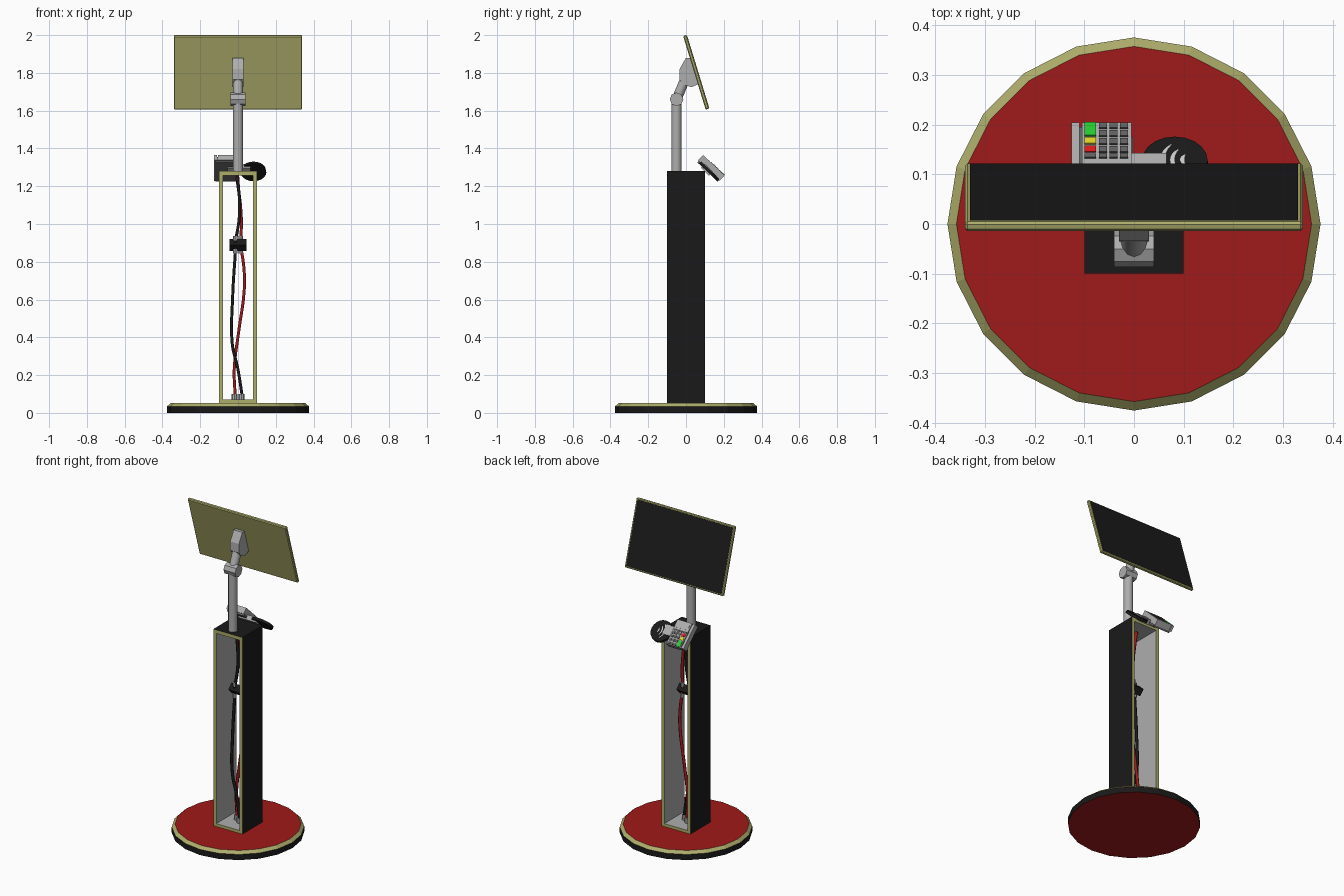
import bpy, bmesh, math
from mathutils import Vector, Matrix

if "Cube" in bpy.data.objects:
    bpy.data.objects.remove(bpy.data.objects["Cube"])


def mat(name, r, g, b):
    m = bpy.data.materials.new(name)
    m.diffuse_color = (r, g, b, 1)
    m.use_nodes = True
    m.node_tree.nodes["Principled BSDF"].inputs["Base Color"].default_value = m.diffuse_color
    return m


BLACK = mat("black", 0.01, 0.01, 0.01)
OLIVE = mat("olive", 0.42, 0.42, 0.15)
RED = mat("red", 0.35, 0.01, 0.01)
GREY = mat("grey", 0.42, 0.42, 0.42)
DARK = mat("dark_grey", 0.12, 0.12, 0.12)
GREEN = mat("green", 0.02, 0.6, 0.03)
YELLOW = mat("yellow", 0.75, 0.65, 0.02)
KEYRED = mat("key_red", 0.75, 0.01, 0.01)
WHITE = mat("white", 0.85, 0.85, 0.85)


def finish(name, bm, mats, matrix=None, smooth=False):
    bmesh.ops.recalc_face_normals(bm, faces=bm.faces)
    me = bpy.data.meshes.new(name)
    bm.to_mesh(me)
    bm.free()
    for m in mats:
        me.materials.append(m)
    ob = bpy.data.objects.new(name, me)
    bpy.context.collection.objects.link(ob)
    if matrix:
        ob.matrix_world = matrix
    if smooth:
        bpy.context.view_layer.objects.active = ob
        ob.select_set(True)
        bpy.ops.object.shade_smooth_by_angle(angle=math.radians(40))
        ob.select_set(False)
    return ob


def box(name, c, s, m, matrix=None, bevel=0):
    bm = bmesh.new()
    bmesh.ops.create_cube(bm, size=1, matrix=Matrix.Translation(c) @ Matrix.Diagonal((*s, 1)))
    if bevel:
        bmesh.ops.bevel(bm, geom=bm.edges[:], offset=bevel, segments=1, affect='EDGES')
    return finish(name, bm, [m], matrix)


def rod(name, a, b, r1, m, r2=None, n=12, smooth=True):
    a, b = Vector(a), Vector(b)
    bm = bmesh.new()
    bmesh.ops.create_cone(bm, cap_ends=True, segments=n, radius1=r1,
                          radius2=r1 if r2 is None else r2, depth=(b - a).length)
    q = (b - a).to_track_quat('Z', 'Y').to_matrix().to_4x4()
    return finish(name, bm, [m], Matrix.Translation((a + b) / 2) @ q, smooth)


def extrude_x(name, pts, half, m):
    """Side profile in (y, z) extruded across x."""
    bm = bmesh.new()
    f = bm.faces.new([bm.verts.new((-half, y, z)) for y, z in pts])
    g = bmesh.ops.extrude_face_region(bm, geom=[f])
    bmesh.ops.translate(bm, vec=(2 * half, 0, 0),
                        verts=[v for v in g["geom"] if isinstance(v, bmesh.types.BMVert)])
    return finish(name, bm, [m])


def tube(name, pts, r, m, matrix=None, res=4):
    cu = bpy.data.curves.new(name, 'CURVE')
    cu.dimensions = '3D'
    cu.bevel_depth, cu.bevel_resolution, cu.resolution_u = r, 1, res
    cu.use_fill_caps = True
    sp = cu.splines.new('BEZIER')
    sp.bezier_points.add(len(pts) - 1)
    for bp, p in zip(sp.bezier_points, pts):
        bp.co = p
        bp.handle_left_type = bp.handle_right_type = 'AUTO'
    cu.materials.append(m)
    ob = bpy.data.objects.new(name, cu)
    bpy.context.collection.objects.link(ob)
    if matrix:
        ob.matrix_world = matrix
    return ob


# Round base: 20 sides, black edge, olive chamfer, red faces
bm = bmesh.new()
rings = [[bm.verts.new((r * math.cos(i * math.pi / 10), r * math.sin(i * math.pi / 10), z))
          for i in range(20)] for r, z in ((0.375, 0), (0.375, 0.035), (0.357, 0.052))]
for k in range(2):
    for i in range(20):
        j = (i + 1) % 20
        bm.faces.new((rings[k][i], rings[k][j], rings[k + 1][j], rings[k + 1][i])).material_index = k
for ring in (rings[0], rings[2]):
    bm.faces.new(ring).material_index = 2
finish("base_disc", bm, [BLACK, OLIVE, RED])

# Hollow column open at front and back: black outside, olive rims, grey inside
bm = bmesh.new()
loops = []
for hx, z0, z1, y in ((0.1, 0.05, 1.28, -0.1), (0.1, 0.05, 1.28, 0.1),
                      (0.08, 0.07, 1.258, 0.1), (0.08, 0.07, 1.258, -0.1)):
    loops.append([bm.verts.new((x, y, z)) for x, z in ((-hx, z0), (hx, z0), (hx, z1), (-hx, z1))])
for k, mi in enumerate((0, 1, 2, 1)):
    a, b = loops[k], loops[(k + 1) % 4]
    for i in range(4):
        j = (i + 1) % 4
        bm.faces.new((a[i], a[j], b[j], b[i])).material_index = mi
finish("column_frame", bm, [BLACK, OLIVE, GREY])

# Pole, elbow, arm and screen bracket
rod("pole", (0, -0.05, 1.27), (0, -0.05, 1.65), 0.027, GREY)
rod("elbow_joint", (-0.04, -0.05, 1.66), (0.04, -0.05, 1.66), 0.036, GREY, n=8, smooth=False)
rod("tilt_arm", (0, -0.05, 1.66), (0, 0.005, 1.79), 0.026, GREY)
extrude_x("screen_bracket", [(-0.035, 1.765), (-0.034, 1.82), (0.0, 1.88), (0.024, 1.88),
                             (0.064, 1.74), (0.03, 1.725), (-0.01, 1.735)], 0.03, GREY)

# Screen: olive housing, black display on the +y side
tilt = Matrix.Translation((0, 0.054, 1.803)) @ Matrix.Rotation(math.radians(17), 4, 'X')
box("screen_housing", (0, 0, 0), (0.68, 0.02, 0.408), OLIVE, tilt, 0.005)
box("screen_display", (0, 0.0095, 0), (0.66, 0.003, 0.39), BLACK, tilt)

# Sloped mount frame: local y runs down the slope, local z points outward
slope = Matrix.Translation((0, 0.114, 1.276)) @ Matrix.Rotation(math.radians(-43.6), 4, 'X')
box("reader_mount", (0.005, -0.01, 0.006), (0.12, 0.06, 0.03), GREY, slope)

# Card reader with swipe rail and keypad
box("reader_back", (-0.06, 0, 0.005), (0.116, 0.148, 0.012), DARK, slope)
box("reader_body", (-0.055, 0, 0.029), (0.1, 0.158, 0.038), GREY, slope)
box("swipe_slot", (-0.107, 0, 0.024), (0.006, 0.15, 0.028), DARK, slope)
box("swipe_rail", (-0.118, 0, 0.029), (0.016, 0.158, 0.038), GREY, slope)
for name, y, h, m in (("green_key", 0.058, 0.036, GREEN), ("yellow_key", 0.026, 0.016, YELLOW),
                      ("red_key", 0.003, 0.016, KEYRED), ("clear_key", -0.016, 0.01, DARK)):
    box(name, (-0.088, y, 0.048), (0.024, h, 0.008), m, slope)
for i in range(3):
    for j, (y, h) in enumerate(((0.068, 0.015), (0.046, 0.015), (0.024, 0.015),
                                (0.002, 0.015), (-0.016, 0.01))):
        box(f"number_key_{i}_{j}", (-0.062 + 0.021 * i, y, 0.048), (0.016, h, 0.008), DARK, slope)
box("reader_display", (-0.055, -0.05, 0.048), (0.085, 0.036, 0.002), GREY, slope)

# Contactless pad with three raised arcs
bm = bmesh.new()
bmesh.ops.create_cone(bm, cap_ends=True, segments=20, radius1=0.068, radius2=0.066, depth=0.016,
                      matrix=Matrix.Translation((0.082, 0.004, 0.008)))
finish("contactless_pad", bm, [BLACK], slope)
for k, r in enumerate((0.02, 0.04, 0.06)):
    bm = bmesh.new()
    prev = None
    for i in range(9):
        t = -1 + i / 4
        w = 0.0045 * (1 - 0.8 * t * t)
        a = math.radians(180 + 46 * t)
        pair = [bm.verts.new((0.117 + q * math.cos(a), 0.004 + q * math.sin(a), 0.0175))
                for q in (r - w, r + w)]
        if prev:
            bm.faces.new((prev[0], prev[1], pair[1], pair[0]))
        prev = pair
    g = bmesh.ops.extrude_face_region(bm, geom=bm.faces[:])
    bmesh.ops.translate(bm, vec=(0, 0, -0.003),
                        verts=[v for v in g["geom"] if isinstance(v, bmesh.types.BMVert)])
    finish(f"signal_arc_{k}", bm, [WHITE], slope)

# Cables, junction box and plugs inside the column
cables = {
    "red_cable_lower": (RED, [(-0.015, 0.09), (-0.02, 0.23), (0.005, 0.44), (0.033, 0.65),
                              (0.032, 0.76), (0.015, 0.88)], 0.012),
    "red_cable_upper": (RED, [(0.015, 0.9), (0.017, 1.05), (-0.008, 1.26)], 0.012),
    "black_cable_lower": (BLACK, [(0.022, 0.09), (-0.002, 0.24), (-0.03, 0.36), (-0.029, 0.6),
                                  (-0.012, 0.88)], -0.012),
    "black_cable_upper": (BLACK, [(-0.015, 0.9), (0.008, 1.05), (-0.002, 1.26)], -0.012),
}
for name, (m, pts, y) in cables.items():
    tube(name, [(x, y, z) for x, z in pts], 0.009, m)
turn = Matrix.Translation((0, 0, 0.89)) @ Matrix.Rotation(math.radians(45), 4, 'X')
box("junction_box", (0, 0, 0), (0.09, 0.045, 0.045), BLACK, turn)
for s, y in ((-1, -0.012), (1, 0.012)):
    for z in (0.855, 0.925):
        rod("cable_cuff", (s * 0.015, y, z - 0.012), (s * 0.015, y, z + 0.012), 0.012, GREY, n=8)
    rod("floor_plug", (s * 0.018, -y, 0.068), (s * 0.018, -y, 0.1), 0.016, GREY, n=8)
